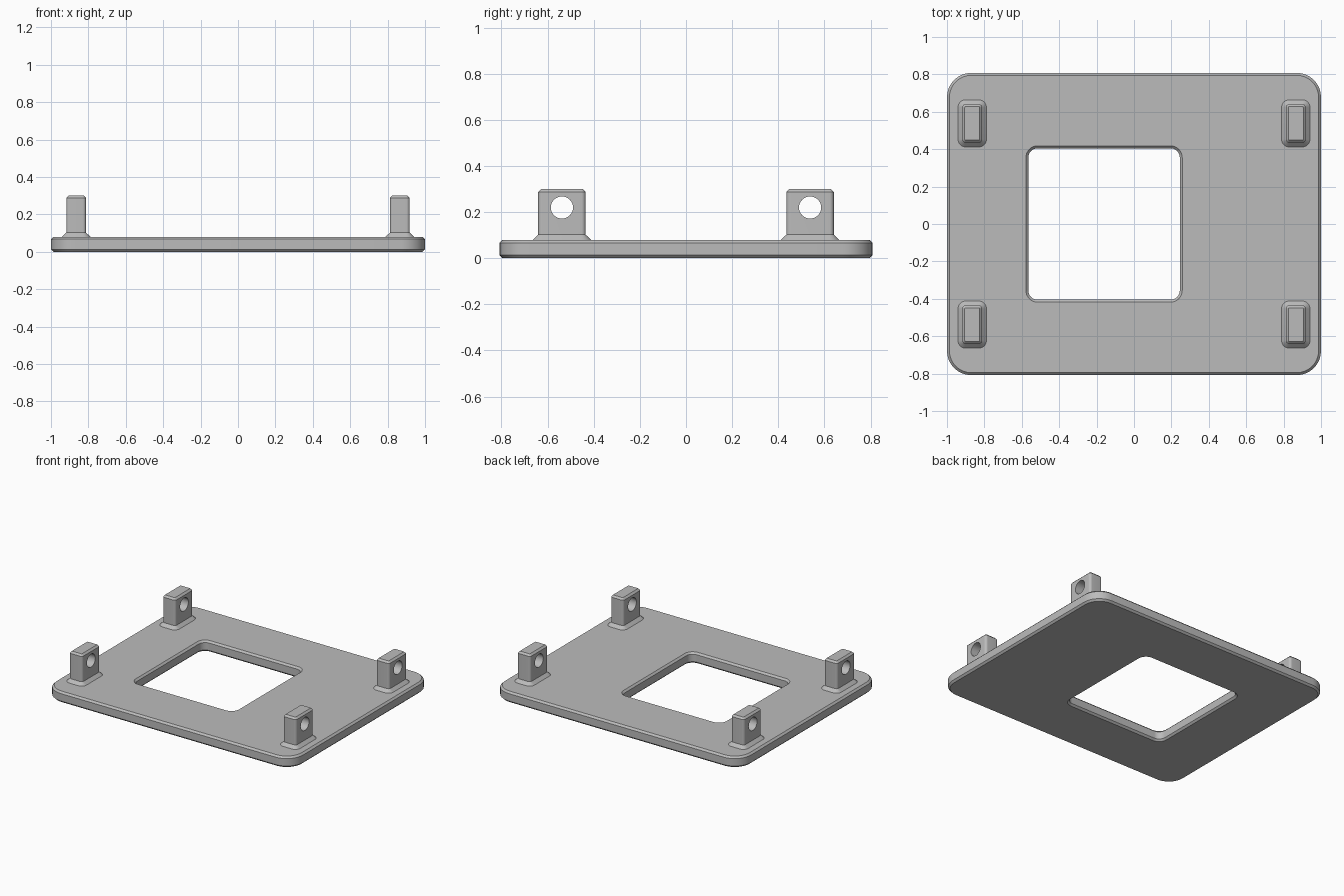
import bpy, bmesh
from math import sin, cos, pi
from mathutils import Matrix

cube = bpy.data.objects.get("Cube")
if cube:
    bpy.data.objects.remove(cube, do_unlink=True)

grey = bpy.data.materials.new("light grey")
grey.use_nodes = True
grey.diffuse_color = (0.5, 0.5, 0.5, 1)
grey.node_tree.nodes["Principled BSDF"].inputs["Base Color"].default_value = (0.5, 0.5, 0.5, 1)

CORNER_STEPS = 8


def ring(bm, hx, hy, r, z, cx=0.0):
    """Rounded rectangle of vertices, counter-clockwise."""
    verts = []
    for q, (sx, sy) in enumerate([(1, 1), (-1, 1), (-1, -1), (1, -1)]):
        for i in range(CORNER_STEPS + 1):
            a = (q + i / CORNER_STEPS) * pi / 2
            verts.append(bm.verts.new((cx + sx * (hx - r) + r * cos(a),
                                       sy * (hy - r) + r * sin(a), z)))
    return verts


def bridge(bm, a, b):
    n = len(a)
    for i in range(n):
        j = (i + 1) % n
        bm.faces.new((a[i], a[j], b[j], b[i]))


def finish(bm, name):
    bmesh.ops.recalc_face_normals(bm, faces=bm.faces)
    mesh = bpy.data.meshes.new(name)
    bm.to_mesh(mesh)
    bm.free()
    mesh.materials.append(grey)
    obj = bpy.data.objects.new(name, mesh)
    bpy.context.collection.objects.link(obj)
    return obj


def activate(obj):
    bpy.ops.object.select_all(action='DESELECT')
    obj.select_set(True)
    bpy.context.view_layer.objects.active = obj


def smooth(obj):
    activate(obj)
    bpy.ops.object.shade_smooth_by_angle(angle=pi / 7)


# Base plate with chamfered rims and an off-centre square window
T, C = 0.08, 0.013
levels = [(0, C), (C, 0), (T - C, 0), (T, C)]
bm = bmesh.new()
loops = [ring(bm, 1 - c, 0.808 - c, 0.13 - c, z) for z, c in levels]
loops += [ring(bm, 0.405 + c, 0.405 + c, 0.05 + c, z, -0.16) for z, c in reversed(levels)]
for k, loop in enumerate(loops):
    bridge(bm, loop, loops[(k + 1) % len(loops)])
smooth(finish(bm, "base_plate"))

# Mounting lug: flared foot, rounded body, chamfered top
HX, HY, R, TOP = 0.053, 0.103, 0.018, 0.3
sections = [(0.07, 0.023), (T, 0.023), (0.102, 0), (TOP - C, 0), (TOP, -C)]
bm = bmesh.new()
loops = [ring(bm, HX + g, HY + g, R + g, z) for z, g in sections]
for a, b in zip(loops, loops[1:]):
    bridge(bm, a, b)
bm.faces.new(loops[0])
bm.faces.new(loops[-1])
lug = finish(bm, "lug")

# Cross bore through the lug
bm = bmesh.new()
bmesh.ops.create_cone(bm, cap_ends=True, segments=32, radius1=0.048, radius2=0.048, depth=0.4,
                      matrix=Matrix.Translation((0, 0, 0.22)) @ Matrix.Rotation(pi / 2, 4, 'Y'))
cutter = finish(bm, "bore_cutter")
cutter.hide_render = True
cut = lug.modifiers.new("bore", 'BOOLEAN')
cut.operation = 'DIFFERENCE'
cut.solver = 'EXACT'
cut.object = cutter
activate(lug)
bpy.ops.object.modifier_apply(modifier=cut.name)
bpy.data.objects.remove(cutter, do_unlink=True)
smooth(lug)

# One lug near each corner, sharing the same mesh
for side, sx in (("left", 1), ("right", -1)):
    for end, sy in (("front", -1), ("back", 1)):
        copy = lug.copy()
        copy.name = f"{end}_{side}_lug"
        copy.location = (sx * 0.865, sy * 0.538, 0)
        bpy.context.collection.objects.link(copy)
bpy.data.objects.remove(lug, do_unlink=True)
